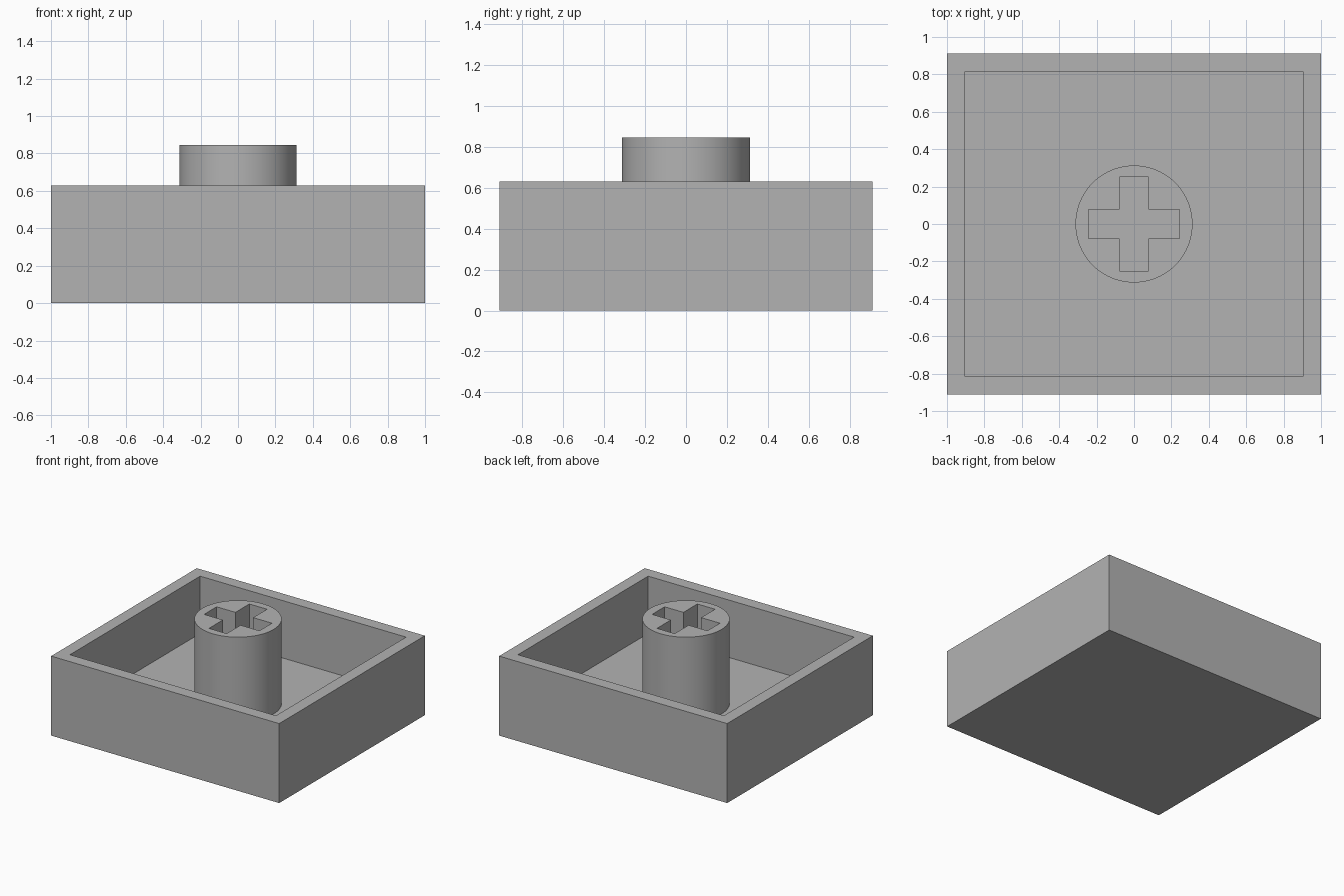
import bpy, bmesh, math

old = bpy.data.objects.get("Cube")
if old:
    bpy.data.objects.remove(old, do_unlink=True)

WIDTH, DEPTH, HEIGHT = 2.0, 1.824, 0.63
WALL, FLOOR = 0.137, 0.175
STEM_RADIUS, STEM_TOP = 0.313, 0.845

grey = bpy.data.materials.new("plain grey")
grey.use_nodes = True
colour = (0.45, 0.45, 0.45, 1)
grey.diffuse_color = colour
grey.node_tree.nodes["Principled BSDF"].inputs["Base Color"].default_value = colour


def box(name, size, z0, z1):
    bpy.ops.mesh.primitive_cube_add(size=1, location=(0, 0, (z0 + z1) / 2))
    ob = bpy.context.object
    ob.name = name
    ob.scale = (size[0], size[1], z1 - z0)
    bpy.ops.object.transform_apply(location=True, rotation=False, scale=True)
    return ob


# Open tray: the top face is inset to the rim, then pushed down to the floor
tray = box("tray", (WIDTH, DEPTH), 0, HEIGHT)
tray.data.materials.append(grey)
bm = bmesh.new()
bm.from_mesh(tray.data)
top = max(bm.faces, key=lambda f: f.calc_center_median().z)
bmesh.ops.inset_region(bm, faces=[top], thickness=WALL)
well = bmesh.ops.extrude_discrete_faces(bm, faces=[top])["faces"][0]
bmesh.ops.translate(bm, verts=well.verts, vec=(0, 0, FLOOR - HEIGHT))
bm.to_mesh(tray.data)
bm.free()

# Round stem, set slightly into the tray floor
base = FLOOR - 0.03
bpy.ops.mesh.primitive_cylinder_add(vertices=96, radius=STEM_RADIUS, depth=STEM_TOP - base,
                                    location=(0, 0, (STEM_TOP + base) / 2))
stem = bpy.context.object
stem.name = "stem"
stem.data.materials.append(grey)

# Cross-shaped socket cut through the stem
for size in ((0.155, 0.505), (0.485, 0.157)):
    cutter = box("socket_cutter", size, base - 0.1, STEM_TOP + 0.1)
    cutter.hide_render = True
    cut = stem.modifiers.new("socket", 'BOOLEAN')
    cut.operation = 'DIFFERENCE'
    cut.solver = 'EXACT'
    cut.object = cutter
    bpy.ops.object.select_all(action='DESELECT')
    stem.select_set(True)
    bpy.context.view_layer.objects.active = stem
    bpy.ops.object.modifier_apply(modifier=cut.name)
    bpy.data.objects.remove(cutter, do_unlink=True)

bpy.ops.object.shade_smooth_by_angle(angle=math.radians(30))
